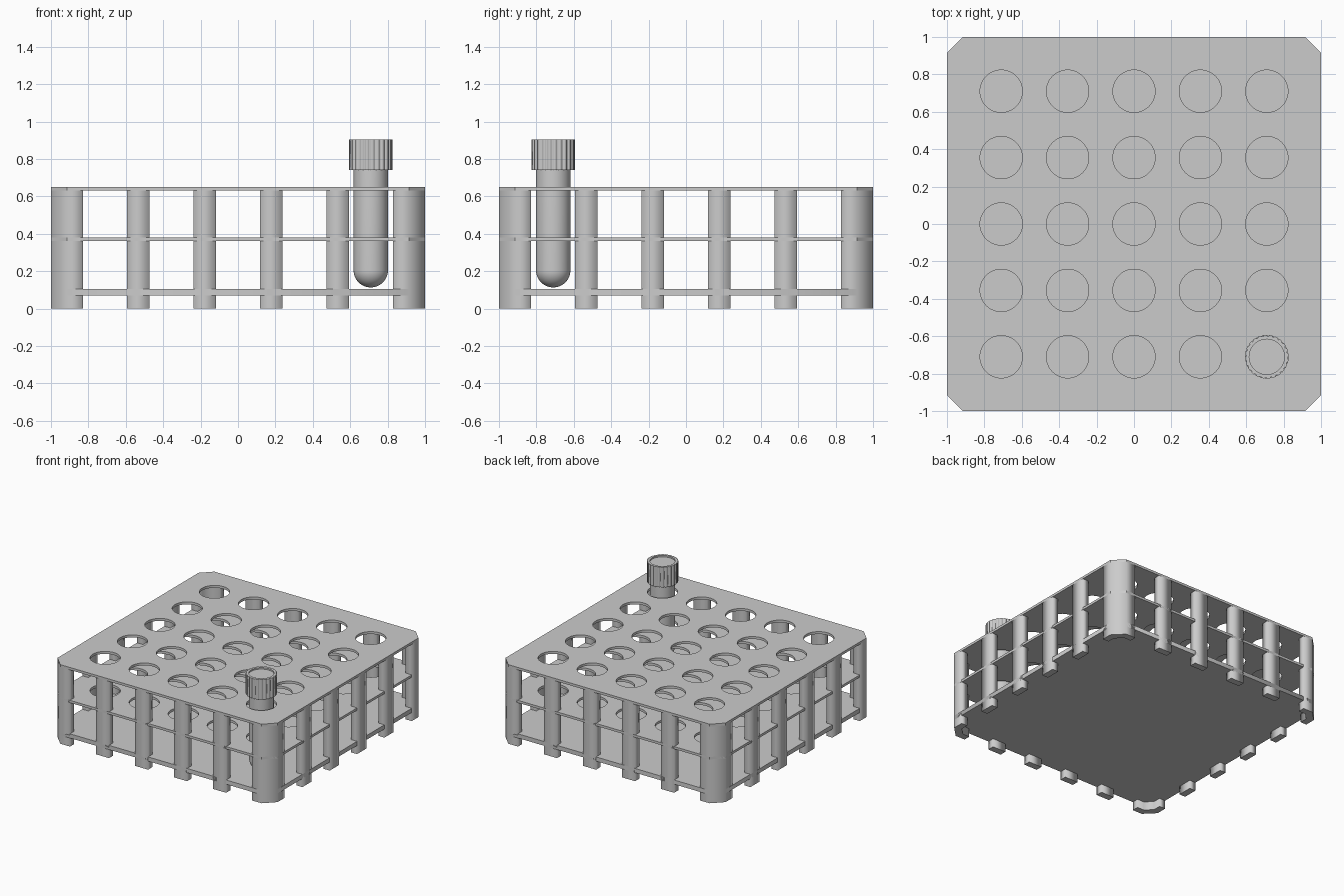
import bpy, bmesh
from math import sin, cos, pi, radians

if "Cube" in bpy.data.objects:
    bpy.data.objects.remove(bpy.data.objects["Cube"])

PITCH, HOLE_R, WALL = 0.355, 0.113, 0.055
HALF_WINDOW = 0.1175
TX, TY = 2 * PITCH, -2 * PITCH
OUTLINE = [(0.915, 1), (1, 0.915), (1, -0.915), (0.915, -1),
           (-0.915, -1), (-1, -0.915), (-1, 0.915), (-0.915, 1)]


def circle(x, y, r, n=48):
    return [(x + r * cos(2 * pi * i / n), y + r * sin(2 * pi * i / n)) for i in range(n)]


def finish(obj, smooth=False):
    bpy.ops.object.select_all(action='DESELECT')
    obj.select_set(True)
    bpy.context.view_layer.objects.active = obj
    if obj.type == 'CURVE':
        bpy.ops.object.convert(target='MESH')
        obj = bpy.context.view_layer.objects.active
    if smooth:
        bpy.ops.object.shade_smooth_by_angle(angle=radians(30))
    return obj


def plate(name, loops, z0, z1, smooth=False):
    """Extrude a filled outline; further loops become holes."""
    cu = bpy.data.curves.new(name, 'CURVE')
    cu.dimensions, cu.fill_mode = '2D', 'BOTH'
    cu.extrude = (z1 - z0) / 2
    for pts in loops:
        sp = cu.splines.new('POLY')
        sp.points.add(len(pts) - 1)
        for p, (x, y) in zip(sp.points, pts):
            p.co = (x, y, 0, 1)
        sp.use_cyclic_u = True
    obj = bpy.data.objects.new(name, cu)
    obj.location.z = (z0 + z1) / 2
    bpy.context.collection.objects.link(obj)
    return finish(obj, smooth)


def lathe(name, profile, x, y, n=48):
    bm = bmesh.new()
    vs = [bm.verts.new((r, 0, z)) for r, z in profile]
    es = [bm.edges.new(e) for e in zip(vs, vs[1:])]
    bmesh.ops.spin(bm, geom=vs + es, cent=(0, 0, 0), axis=(0, 0, 1), angle=2 * pi, steps=n)
    bmesh.ops.remove_doubles(bm, verts=bm.verts, dist=1e-5)
    bmesh.ops.recalc_face_normals(bm, faces=bm.faces)
    me = bpy.data.meshes.new(name)
    bm.to_mesh(me)
    bm.free()
    obj = bpy.data.objects.new(name, me)
    obj.location = (x, y, 0)
    bpy.context.collection.objects.link(obj)
    return finish(obj, True)


# Shelves: perforated top and middle, solid base
holes = [circle(i * PITCH, j * PITCH, HOLE_R) for i in range(-2, 3) for j in range(-2, 3)]
plate("top_plate", [OUTLINE] + holes, 0.63, 0.65, True)
plate("middle_shelf", [OUTLINE] + holes, 0.36, 0.38, True)
plate("base_plate", [OUTLINE], 0.07, 0.105)

# Corner legs wrap the chamfer, flat posts stand between the windows
inner = 1 - WALL
edge = 2 * PITCH + HALF_WINDOW
corner = [(edge, 1), (0.915, 1), (1, 0.915), (1, edge),
          (inner, edge), (inner, 0.89), (0.89, inner), (edge, inner)]
post_half = PITCH / 2 - HALF_WINDOW
for side in range(4):
    c, s = [(1, 0), (0, 1), (-1, 0), (0, -1)][side]
    turn = lambda pts: [(x * c - y * s, x * s + y * c) for x, y in pts]
    plate(f"corner_leg_{side}", [turn(corner)], 0, 0.63)
    for k in range(4):
        x = (k - 1.5) * PITCH
        a, b = x - post_half, x + post_half
        plate(f"post_{side}_{k}", [turn([(a, inner), (b, inner), (b, 1), (a, 1)])], 0, 0.63)

# Round-bottomed tube
R, BOTTOM = 0.092, 0.113
bowl = [(R * sin(i * pi / 24), BOTTOM + R - R * cos(i * pi / 24)) for i in range(13)]
lathe("tube", bowl + [(R, 0.75), (0, 0.75)], TX, TY)

# Ribbed screw cap with a shallow recess in the top
RIBS = 24
ribbed = []
for i in range(RIBS):
    for f, r in ((0, 0.117), (0.6, 0.117), (0.65, 0.111), (0.95, 0.111)):
        a = 2 * pi * (i + f) / RIBS
        ribbed.append((TX + r * cos(a), TY + r * sin(a)))
plate("cap_grip", [ribbed, circle(TX, TY, 0.094)], 0.74, 0.905)
lathe("cap_lid", [(0, 0.745), (0.094, 0.745), (0.094, 0.893), (0, 0.893)], TX, TY)
